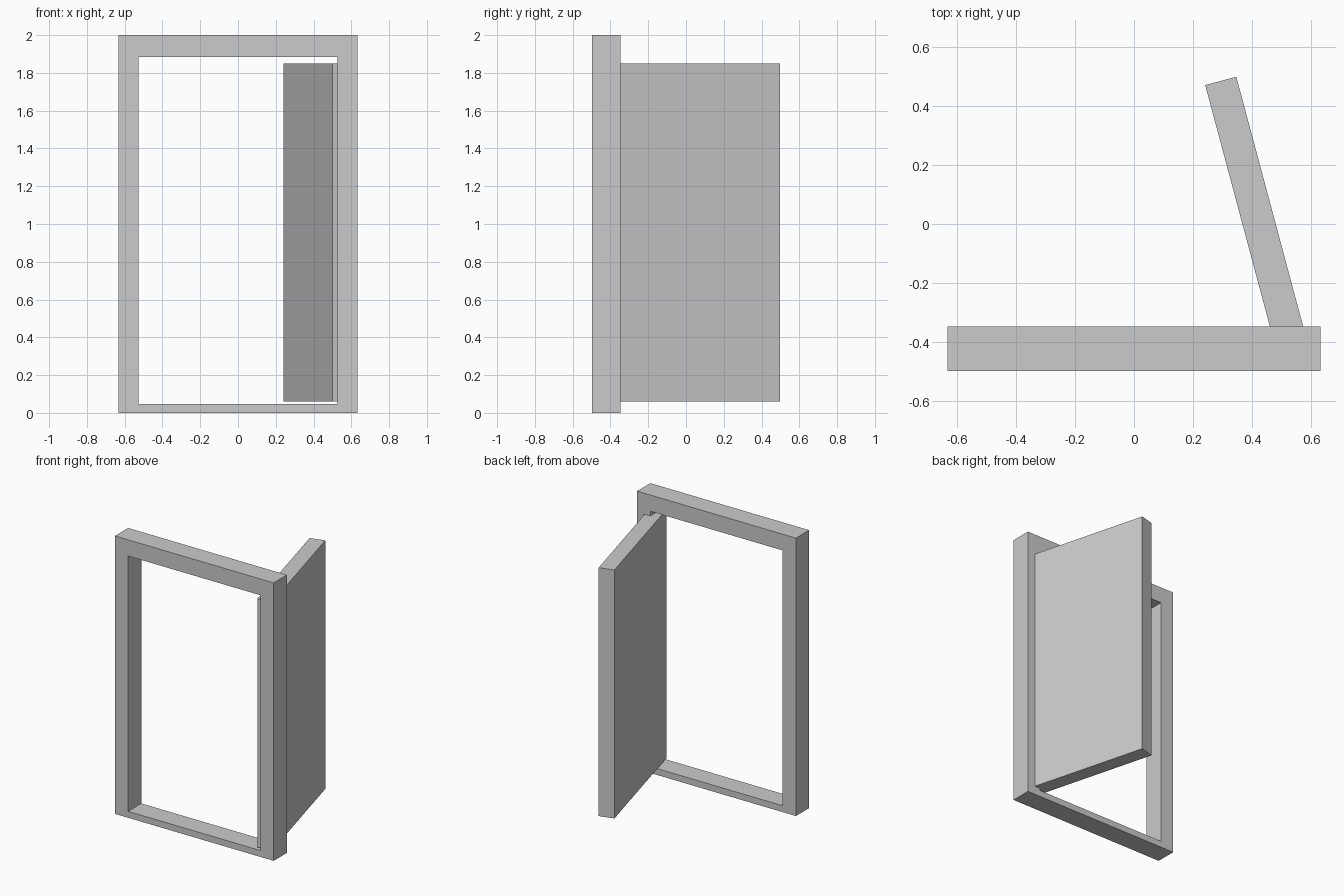
import bpy
import bmesh
import math
from mathutils import Matrix, Vector

cube = bpy.data.objects.get("Cube")
if cube:
    bpy.data.objects.remove(cube, do_unlink=True)

grey = bpy.data.materials.new("light_grey")
grey.use_nodes = True
colour = (0.6, 0.6, 0.6, 1)
grey.diffuse_color = colour
grey.node_tree.nodes["Principled BSDF"].inputs["Base Color"].default_value = colour


def add_object(name, bm):
    bmesh.ops.recalc_face_normals(bm, faces=bm.faces)
    mesh = bpy.data.meshes.new(name)
    bm.to_mesh(mesh)
    bm.free()
    mesh.materials.append(grey)
    obj = bpy.data.objects.new(name, mesh)
    bpy.context.collection.objects.link(obj)
    return obj


def rectangle(bm, half_width, bottom, top, y):
    corners = [(-half_width, bottom), (half_width, bottom),
               (half_width, top), (-half_width, top)]
    return [bm.verts.new((x, y, z)) for x, z in corners]


# Door frame: a rectangular ring with a low sill and a deep lintel
FRONT, BACK = -0.497, -0.347
bm = bmesh.new()
loops = [rectangle(bm, 0.632, 0, 2, FRONT), rectangle(bm, 0.632, 0, 2, BACK),
         rectangle(bm, 0.527, 0.046, 1.883, BACK), rectangle(bm, 0.527, 0.046, 1.883, FRONT)]
for i, loop in enumerate(loops):
    following = loops[(i + 1) % 4]
    for j in range(4):
        k = (j + 1) % 4
        bm.faces.new((loop[j], loop[k], following[k], following[j]))
add_object("door_frame", bm)

# Door leaf: a plain slab whose hinge edge sits inside the jamb, swung open
LENGTH, THICKNESS, BOTTOM, TOP = 0.997, 0.109, 0.061, 1.849
bm = bmesh.new()
bmesh.ops.create_cube(bm, size=1)
bmesh.ops.translate(bm, vec=Vector((0.5, 0.5, 0.5)), verts=bm.verts)
bmesh.ops.scale(bm, vec=Vector((THICKNESS, LENGTH, TOP - BOTTOM)), verts=bm.verts)
leaf = add_object("door_leaf", bm)
leaf.matrix_world = (Matrix.Translation((0.499, -0.493, BOTTOM))
                     @ Matrix.Rotation(math.radians(15), 4, "Z"))
